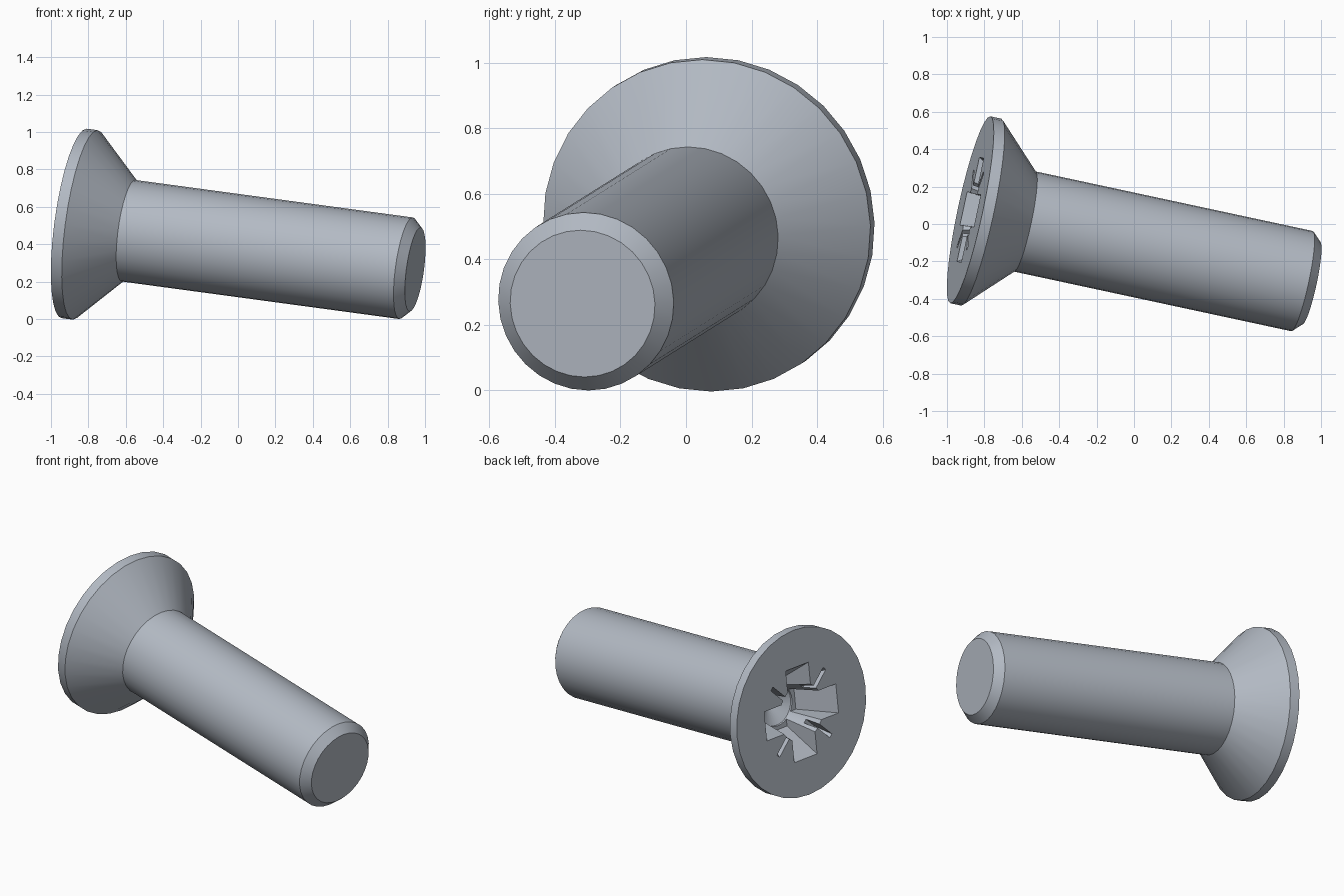
import bpy, bmesh, math
from mathutils import Vector, Matrix

cube = bpy.data.objects.get("Cube")
if cube:
    bpy.data.objects.remove(cube, do_unlink=True)

SIDES = 32
LENGTH = 1.88

# Single steel colour
steel = bpy.data.materials.new("steel_grey")
steel.use_nodes = True
colour = (0.45, 0.49, 0.55, 1)
steel.diffuse_color = colour
steel.node_tree.nodes["Principled BSDF"].inputs["Base Color"].default_value = colour


def make_object(name, bm):
    bmesh.ops.recalc_face_normals(bm, faces=bm.faces)
    mesh = bpy.data.meshes.new(name)
    bm.to_mesh(mesh)
    bm.free()
    mesh.materials.append(steel)
    obj = bpy.data.objects.new(name, mesh)
    bpy.context.collection.objects.link(obj)
    return obj


def loft(name, rings):
    """Skin a list of equal-length point rings and cap both ends."""
    bm = bmesh.new()
    loops = [[bm.verts.new(p) for p in ring] for ring in rings]
    n = len(loops[0])
    for a, b in zip(loops, loops[1:]):
        for i in range(n):
            j = (i + 1) % n
            bm.faces.new((a[i], a[j], b[j], b[i]))
    bm.faces.new(loops[0])
    bm.faces.new(loops[-1])
    return make_object(name, bm)


def lathe(name, profile):
    angles = [math.tau * i / SIDES for i in range(SIDES)]
    return loft(name, [[(r * math.cos(a), r * math.sin(a), z) for a in angles]
                       for r, z in profile])


def slot(name, angle, sections):
    """Tapered radial slot; each section is inner, outer, half width, depth."""
    turn = Matrix.Rotation(angle, 3, 'Z')
    return loft(name, [[turn @ Vector(p) for p in
                        ((a, -w, z), (b, -w, z), (b, w, z), (a, w, z))]
                       for a, b, w, z in sections])


# Countersunk head, shank and chamfered tip in one turned profile
screw = lathe("countersunk_screw", [
    (0.511, 0), (0.511, 0.06), (0.274, 0.30),
    (0.274, LENGTH - 0.05), (0.226, LENGTH)])

# Driver recess: conical core, four wings, four thin diagonal marks
cutters = [lathe("recess_core", [(0.178, -0.02), (0.125, 0.23), (0.004, 0.30)])]
for k in range(4):
    angle = k * math.pi / 2
    cutters.append(slot("recess_wing", angle, [
        (0.01, 0.297, 0.092, -0.02), (0.01, 0.15, 0.07, 0.22)]))
    cutters.append(slot("recess_mark", angle + math.pi / 4, [
        (0.05, 0.307, 0.013, -0.02), (0.05, 0.24, 0.013, 0.10)]))

bpy.context.view_layer.objects.active = screw
screw.select_set(True)
for cutter in cutters:
    cutter.hide_render = True
    mod = screw.modifiers.new("recess", 'BOOLEAN')
    mod.operation = 'DIFFERENCE'
    mod.solver = 'EXACT'
    mod.object = cutter
    bpy.ops.object.modifier_apply(modifier=mod.name)
    bpy.data.objects.remove(cutter, do_unlink=True)

bpy.ops.object.shade_smooth_by_angle(angle=math.radians(30))

# Lay the screw down along its tilted axis
axis = Vector((1, -0.215, -0.135)).normalized()
side = Vector((-axis.y, axis.x, 0)).normalized()
up = axis.cross(side)
pose = Matrix((side, up, axis)).transposed().to_4x4()
pose.translation = (-0.875, 0.076, 0.511)
screw.data.transform(pose)
